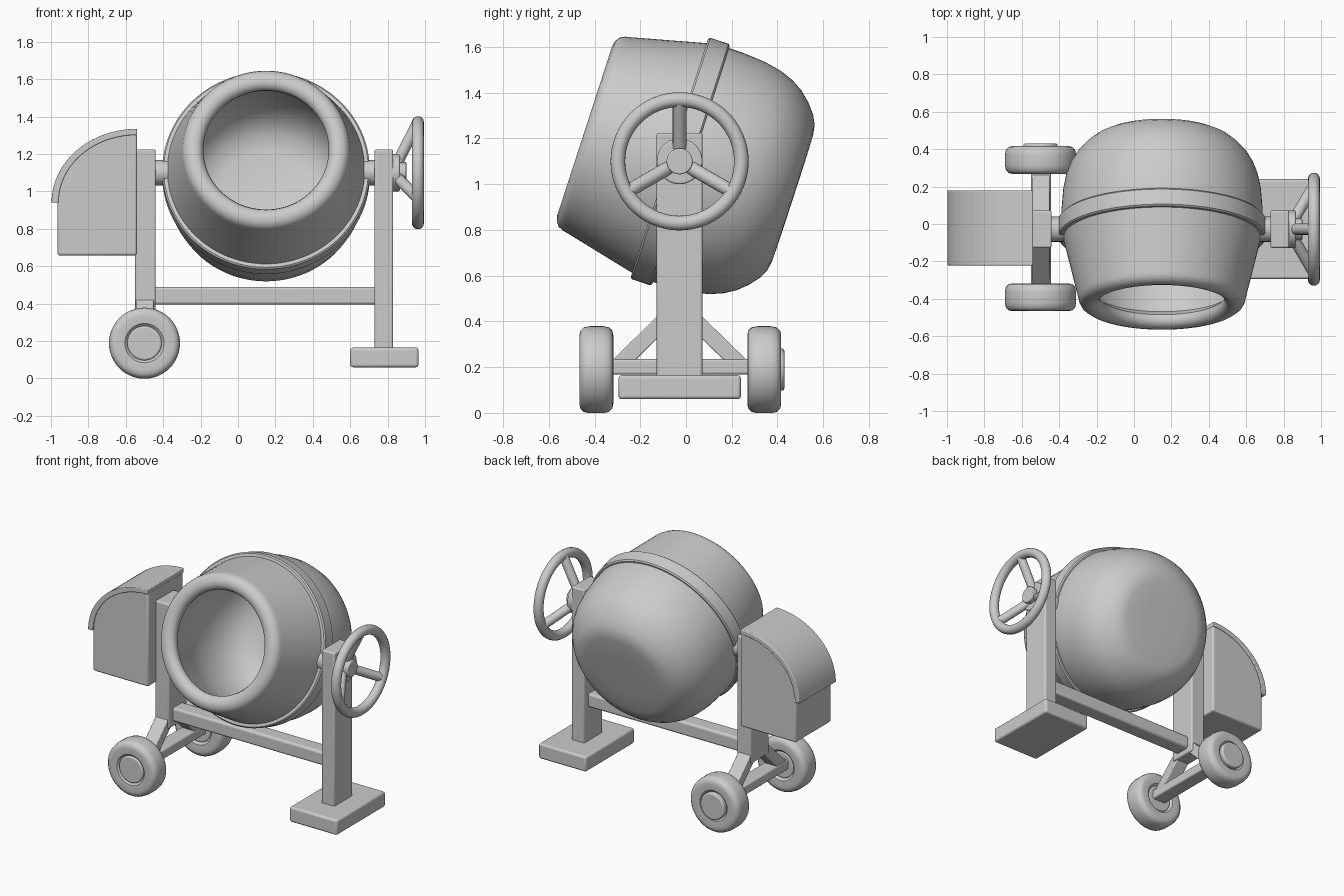
import bpy, bmesh, math
from mathutils import Vector, Matrix

if "Cube" in bpy.data.objects:
    bpy.data.objects.remove(bpy.data.objects["Cube"])

PY, PZ = -0.028, 1.10          # pivot line of the drum
DRUM_X, WHEEL_X = 0.15, -0.50


def finish(name, bm, bevel=0.0, angle=35):
    bmesh.ops.recalc_face_normals(bm, faces=bm.faces)
    me = bpy.data.meshes.new(name)
    bm.to_mesh(me)
    bm.free()
    ob = bpy.data.objects.new(name, me)
    bpy.context.collection.objects.link(ob)
    if bevel:
        m = ob.modifiers.new("bevel", 'BEVEL')
        m.width, m.segments, m.limit_method = bevel, 3, 'ANGLE'
    bpy.ops.object.select_all(action='DESELECT')
    bpy.context.view_layer.objects.active = ob
    ob.select_set(True)
    bpy.ops.object.shade_smooth_by_angle(angle=math.radians(angle))
    return ob


def box(name, x, y, z, bevel=0.01):
    bm = bmesh.new()
    bmesh.ops.create_cube(bm, size=1)
    for v in bm.verts:
        v.co = [(a + b) / 2 + c * (b - a) for (a, b), c in zip((x, y, z), v.co)]
    return finish(name, bm, bevel)


def lathe(name, profile, loc, rot, seg=64, angle=35, closed=False):
    """Spin (radius, height) points round local z, then rotate about one axis."""
    bm = bmesh.new()
    vs = [bm.verts.new((r, 0, h)) for r, h in profile]
    pairs = list(zip(vs, vs[1:])) + ([(vs[-1], vs[0])] if closed else [])
    es = [bm.edges.new(p) for p in pairs]
    bmesh.ops.spin(bm, geom=vs + es, cent=(0, 0, 0), axis=(0, 0, 1),
                   angle=math.tau, steps=seg, use_duplicate=False)
    bmesh.ops.remove_doubles(bm, verts=bm.verts, dist=1e-4)
    bm.transform(Matrix.Translation(loc) @ Matrix.Rotation(math.radians(rot[0]), 4, rot[1]))
    return finish(name, bm, angle=angle)


def rod(name, a, b, r, seg=32, bevel=0.0):
    a, b = Vector(a), Vector(b)
    bm = bmesh.new()
    bmesh.ops.create_cone(bm, cap_ends=True, segments=seg, radius1=r, radius2=r, depth=(b - a).length)
    rot = (b - a).to_track_quat('Z', 'Y').to_matrix().to_4x4()
    bm.transform(Matrix.Translation((a + b) / 2) @ rot)
    return finish(name, bm, bevel)


def extrude(name, pts, axis, lo, hi, bevel=0.0):
    """Prism from a 2D outline: axis 'Y' takes (x, z), axis 'X' takes (y, z)."""
    bm = bmesh.new()
    put = (lambda p, d: (p[0], d, p[1])) if axis == 'Y' else (lambda p, d: (d, p[0], p[1]))
    f = bm.faces.new([bm.verts.new(put(p, lo)) for p in pts])
    new = bmesh.ops.extrude_face_region(bm, geom=[f])['geom']
    step = Vector(put((0, 0), hi - lo))
    bmesh.ops.translate(bm, vec=step, verts=[g for g in new if isinstance(g, bmesh.types.BMVert)])
    return finish(name, bm, bevel)


# Drum: outer shell, rounded lip and hollow inside, mouth tilted up 18 degrees
drum = [(0, -.522), (.16, -.522), (.29, -.52), (.335, -.512), (.375, -.492), (.42, -.455),
        (.46, -.41), (.49, -.36), (.513, -.30), (.529, -.22), (.537, -.12), (.538, 0), (.525, .06),
        (.449, .375), (.445, .395), (.435, .415), (.415, .43), (.39, .436), (.365, .432),
        (.345, .418), (.335, .395), (.34, .37), (.38, .34), (.47, .02), (.485, -.08), (.482, -.2),
        (.46, -.3), (.42, -.38), (.36, -.44), (.27, -.472), (0, -.475)]
tilt, pivot = (72, 'X'), (DRUM_X, PY, PZ)
lathe("drum", drum, pivot, tilt, 96)

# Band round the drum
lathe("drum_band", [(.51, -.053), (.547, -.053), (.555, -.045), (.555, .039), (.547, .047), (.51, .047)],
      pivot, tilt, 96, closed=True)

# Uprights, foot and crossbeam
POST_Y = (PY - .1, PY + .1)
box("right_post", (.73, .83), POST_Y, (.12, 1.225))
box("left_post", (-.55, -.44), POST_Y, (.36, 1.225))
box("foot", (.60, .965), (-.295, .24), (.06, .165), .014)
box("crossbeam", (-.46, .75), (PY - .055, PY + .055), (.395, .49), .015)

# Wheel axle and splayed legs
box("axle", (-.55, -.445), (-.36, .31), (.168, .235))
for side, s in (("front", -1), ("back", 1)):
    leg = [(.05, .44), (.08, .44), (.31, .215), (.31, .19), (.235, .19), (.02, .40)]
    extrude(side + "_leg", [(PY + s * y, z) for y, z in leg], 'X', -.545, -.45, .006)

# Ground wheels with hub caps
tyre = [(.09, -.055), (.105, -.07), (.15, -.074), (.17, -.07), (.185, -.055), (.19, -.03),
        (.19, .03), (.185, .055), (.17, .07), (.15, .074), (.105, .07), (.09, .055)]
for side, y, cap in (("front", -.392, -.07), ("back", .342, .088)):
    lathe(side + "_wheel", tyre, (WHEEL_X, y, .189), (90, 'X'), 48, closed=True)
    rod(side + "_hub_cap", (WHEEL_X, y - math.copysign(.06, cap), .189),
        (WHEEL_X, y + cap, .189), .092, 40, .01)

# Drum trunnions and hand wheel hub
rod("left_trunnion", (-.48, PY, PZ), (-.36, PY, PZ), .067)
rod("right_trunnion", (.66, PY, PZ), (.76, PY, PZ), .067)
rod("hand_wheel_collar", (.81, PY, PZ), (.865, PY, PZ), .10, 40, .008)
rod("hand_wheel_hub", (.85, PY, PZ), (.90, PY, PZ), .057, 32, .006)

# Hand wheel rim and three dished spokes
rim = [(.27 + .032 * math.cos(t * math.tau / 16), .032 * math.sin(t * math.tau / 16)) for t in range(16)]
lathe("hand_wheel_rim", rim, (.962, PY, PZ), (90, 'Y'), 64, closed=True)
for i in range(3):
    t = math.radians(90 + 120 * i)
    c, s = math.cos(t), math.sin(t)
    rod(f"hand_wheel_spoke_{i + 1}", (.855, PY + .06 * c, PZ + .06 * s),
        (.957, PY + .26 * c, PZ + .26 * s), .03, 20)


# Motor housing: box body with a curved overhanging lid
def arc(rx, rz):
    return [(-.54 - rx * math.sin(t * math.pi / 40), .94 + rz * math.cos(t * math.pi / 40))
            for t in range(21)]


extrude("motor_housing", [(-.54, .658)] + arc(.425, .37) + [(-.965, .658)], 'Y', -.213, .173, .012)
extrude("motor_lid", arc(.457, .395) + arc(.42, .362)[::-1], 'Y', -.222, .18, .005)
